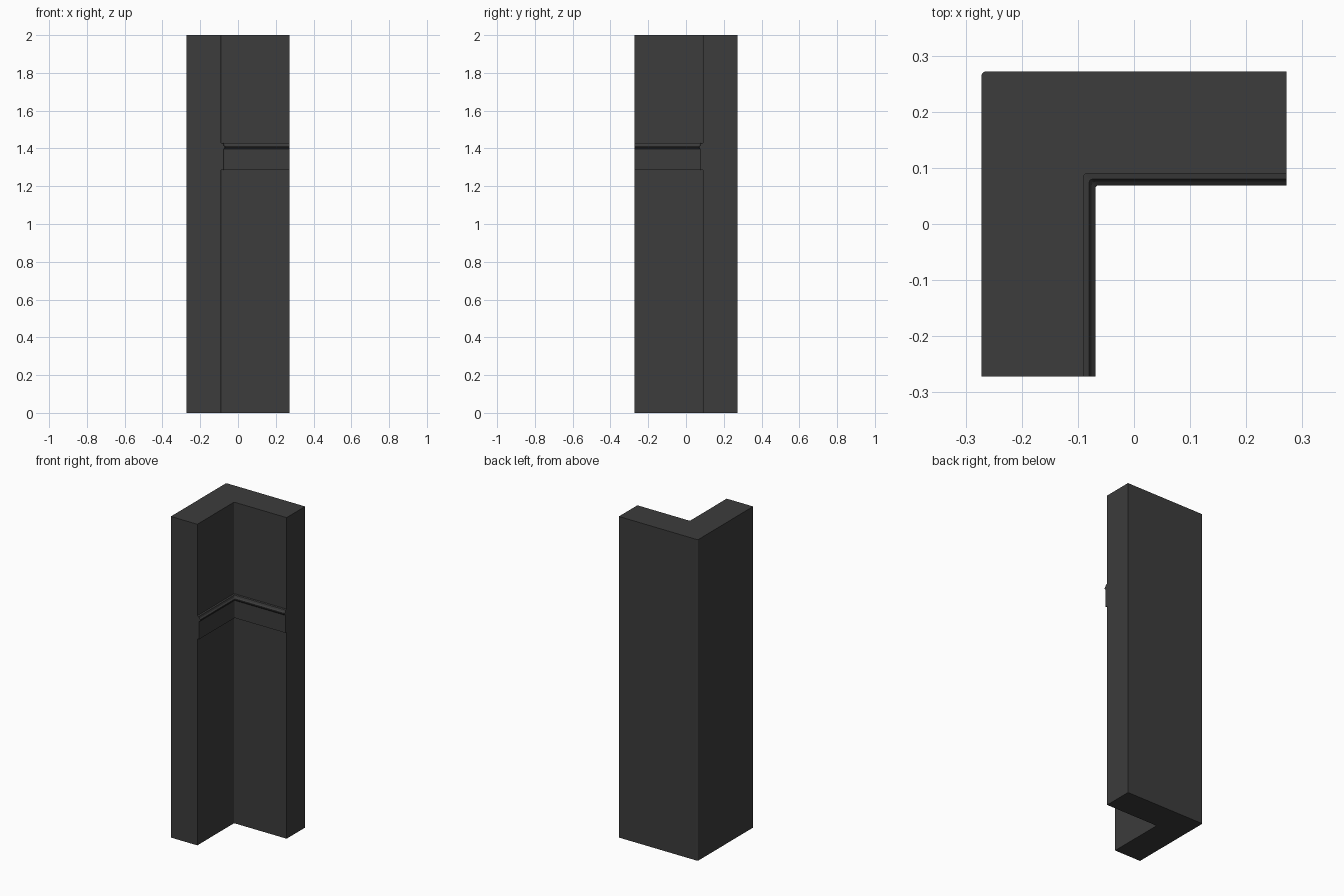
import bpy, bmesh, math

if "Cube" in bpy.data.objects:
    bpy.data.objects.remove(bpy.data.objects["Cube"])

H = 0.272        # half footprint
INNER = 0.09     # inner wall faces at x = -INNER, y = +INNER
TOP = 2.0

dark = bpy.data.materials.new("dark_grey")
dark.diffuse_color = (0.045, 0.045, 0.045, 1)
dark.use_nodes = True
dark.node_tree.nodes["Principled BSDF"].inputs["Base Color"].default_value = dark.diffuse_color


def rounded_corner(x, y, r, sides=3):
    """Points round an upper-left corner, from the left side to the top side."""
    return [(x + r - r * math.cos(a), y - r + r * math.sin(a))
            for a in (i * math.pi / 2 / sides for i in range(sides + 1))]


def inner_path(depth):
    """Path along the inner faces, moved out from the wall by depth."""
    e = INNER - depth
    return [(-e, -H)] + rounded_corner(-e, e, 0.006) + [(H, e)]


def finish(bm, name):
    bmesh.ops.recalc_face_normals(bm, faces=bm.faces)
    mesh = bpy.data.meshes.new(name)
    bm.to_mesh(mesh)
    bm.free()
    mesh.materials.append(dark)
    obj = bpy.data.objects.new(name, mesh)
    bpy.context.collection.objects.link(obj)
    return obj


# L-shaped corner wall, extruded from its plan
plan = [(-H, -H)] + rounded_corner(-H, H, 0.008) + [(H, H)] + inner_path(0)[::-1]
bm = bmesh.new()
base = bm.faces.new([bm.verts.new((x, y, 0)) for x, y in plan])
top = bmesh.ops.extrude_face_region(bm, geom=[base], use_keep_orig=True)
for v in top["geom"]:
    if isinstance(v, bmesh.types.BMVert):
        v.co.z = TOP
finish(bm, "corner_wall")

# Rail swept along the inner faces: (depth from wall, height)
profile = [(0, 1.287), (0.013, 1.287), (0.013, 1.396), (0.021, 1.405),
           (0.021, 1.411), (0.014, 1.417), (0.010, 1.428), (0, 1.430)]
bm = bmesh.new()
rows = [[bm.verts.new((x, y, z)) for x, y in inner_path(d)] for d, z in profile]
for a, b in zip(rows, rows[1:]):
    for i in range(len(a) - 1):
        bm.faces.new((a[i], a[i + 1], b[i + 1], b[i]))
for end in (0, -1):
    bm.faces.new([row[end] for row in rows])
# the side against the wall stays open, so orient by the end caps' neighbours
rail = finish(bm, "wall_rail")
if max(rail.data.polygons, key=lambda p: p.normal.z * p.area).center.z < 1.35:
    rail.data.flip_normals()
